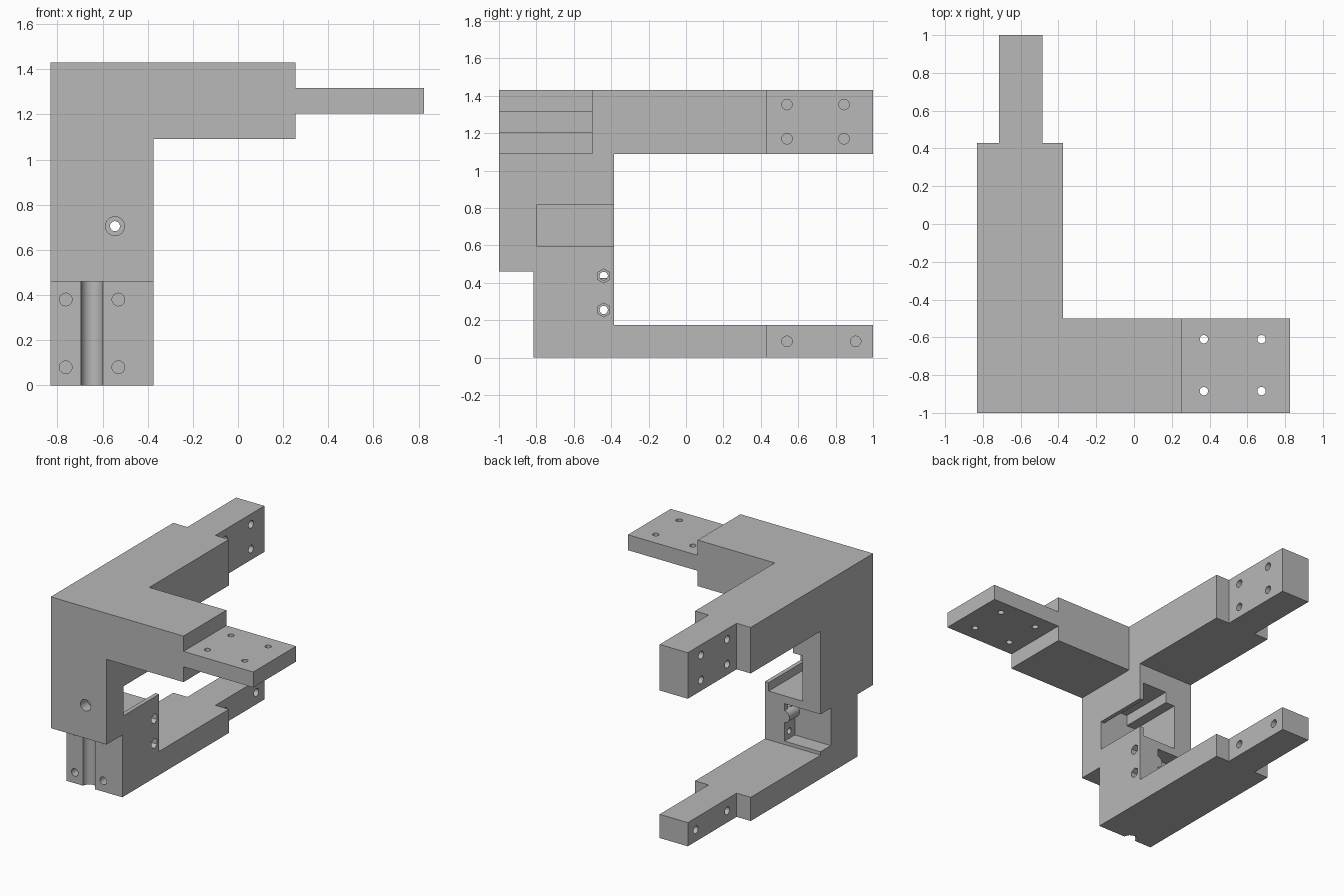
import bpy, bmesh, math
from mathutils import Matrix, Vector

if "Cube" in bpy.data.objects:
    bpy.data.objects.remove(bpy.data.objects["Cube"])

gray = bpy.data.materials.new("plain_gray")
gray.diffuse_color = (0.48, 0.48, 0.48, 1)
gray.use_nodes = True
gray.node_tree.nodes["Principled BSDF"].inputs["Base Color"].default_value = gray.diffuse_color


def finish(bm, name):
    mesh = bpy.data.meshes.new(name)
    bm.to_mesh(mesh)
    bm.free()
    ob = bpy.data.objects.new(name, mesh)
    bpy.context.collection.objects.link(ob)
    mesh.materials.append(gray)
    return ob


def box(name, x, y, z):
    bm = bmesh.new()
    lo, hi = Vector((x[0], y[0], z[0])), Vector((x[1], y[1], z[1]))
    bmesh.ops.create_cube(bm, size=1, matrix=Matrix.Translation((lo + hi) / 2)
                          @ Matrix.Diagonal((*(hi - lo), 1)))
    return finish(bm, name)


def rod(name, start, end, r, sides=32):
    a, b = Vector(start), Vector(end)
    bm = bmesh.new()
    turn = (b - a).to_track_quat('Z', 'Y').to_matrix().to_4x4()
    bmesh.ops.create_cone(bm, cap_ends=True, segments=sides, radius1=r, radius2=r,
                          depth=(b - a).length,
                          matrix=Matrix.Translation((a + b) / 2) @ turn)
    return finish(bm, name)


def combine(body, tool, operation):
    mod = body.modifiers.new("combine", 'BOOLEAN')
    mod.operation, mod.solver, mod.object = operation, 'EXACT', tool
    bpy.context.view_layer.update()
    mesh = bpy.data.meshes.new_from_object(
        body.evaluated_get(bpy.context.evaluated_depsgraph_get()))
    body.modifiers.clear()
    body.data = mesh
    bpy.data.objects.remove(tool)


W = (-0.83, -0.375)      # column width
T = (-0.715, -0.485)     # tab width
BACK = -0.385            # back face of the column

# column and arms
body = box("bracket", W, (-1, BACK), (0.46, 1.43))
solids = [
    box("column_foot", W, (-0.815, BACK), (0, 0.7)),
    box("upper_arm", W, (-0.9, 0.43), (1.09, 1.43)),
    box("upper_tab", T, (0.3, 1), (1.09, 1.43)),
    box("lower_arm", W, (-0.6, 0.43), (0, 0.175)),
    box("lower_tab", T, (0.3, 1), (0, 0.175)),
    box("side_arm", (-0.6, 0.255), (-1, -0.5), (1.09, 1.43)),
    box("side_plate", (0.1, 0.825), (-1, -0.5), (1.203, 1.317)),
]
for s in solids:
    combine(body, s, 'UNION')

# pockets in the back of the column
cuts = [
    box("main_pocket", (-0.683, -0.406), (-0.8, 0), (0.535, 0.87)),
    box("upper_pocket", (-0.607, -0.406), (-0.8, 0), (0.8, 0.95)),
    box("side_window", (-0.5, -0.2), (-0.8, 0), (0.597, 0.815)),
    box("nut_pocket", (-1, -0.536), (-0.505, 0), (0.2, 0.477)),
]

# round channel down the front of the foot
cuts.append(rod("front_channel", (-0.647, -0.815, -0.2), (-0.647, -0.815, 0.46), 0.048))

# shaft hole with counterbore
cuts.append(rod("shaft_hole", (-0.545, -1.1, 0.705), (-0.545, -0.7, 0.705), 0.022))
cuts.append(rod("shaft_bore", (-0.545, -1.1, 0.705), (-0.545, -0.92, 0.705), 0.042))

# blind holes in the foot
for x in (-0.763, -0.53):
    for z in (0.08, 0.38):
        cuts.append(rod("foot_hole", (x, -0.9, z), (x, -0.62, z), 0.028))

# bolt holes with hexagonal recesses
for z in (0.255, 0.437):
    cuts.append(rod("bolt_hole", (-0.7, -0.44, z), (-0.3, -0.44, z), 0.022))
    cuts.append(rod("hex_recess", (-0.43, -0.44, z), (-0.3, -0.44, z), 0.037, 6))

# blind holes on both sides of the tabs
spots = [(y, z) for y in (0.54, 0.845) for z in (1.17, 1.353)] + [(0.54, 0.087), (0.907, 0.087)]
for y, z in spots:
    for s in (-1, 1):
        cuts.append(rod("tab_hole", (-0.6 + s * 0.03, y, z), (-0.6 + s * 0.2, y, z), 0.028))

# through holes in the side plate
for x in (0.37, 0.675):
    for y in (-0.885, -0.61):
        cuts.append(rod("plate_hole", (x, y, 1.1), (x, y, 1.4), 0.022))

for c in cuts:
    combine(body, c, 'DIFFERENCE')

# round boss beside the nut pocket
boss = rod("pocket_boss", (-0.53, -0.52, 0.38), (-0.53, BACK - 0.002, 0.38), 0.045)

for ob in (body, boss):
    bpy.ops.object.select_all(action='DESELECT')
    ob.select_set(True)
    bpy.context.view_layer.objects.active = ob
    bpy.ops.object.shade_smooth_by_angle(angle=math.radians(30))
